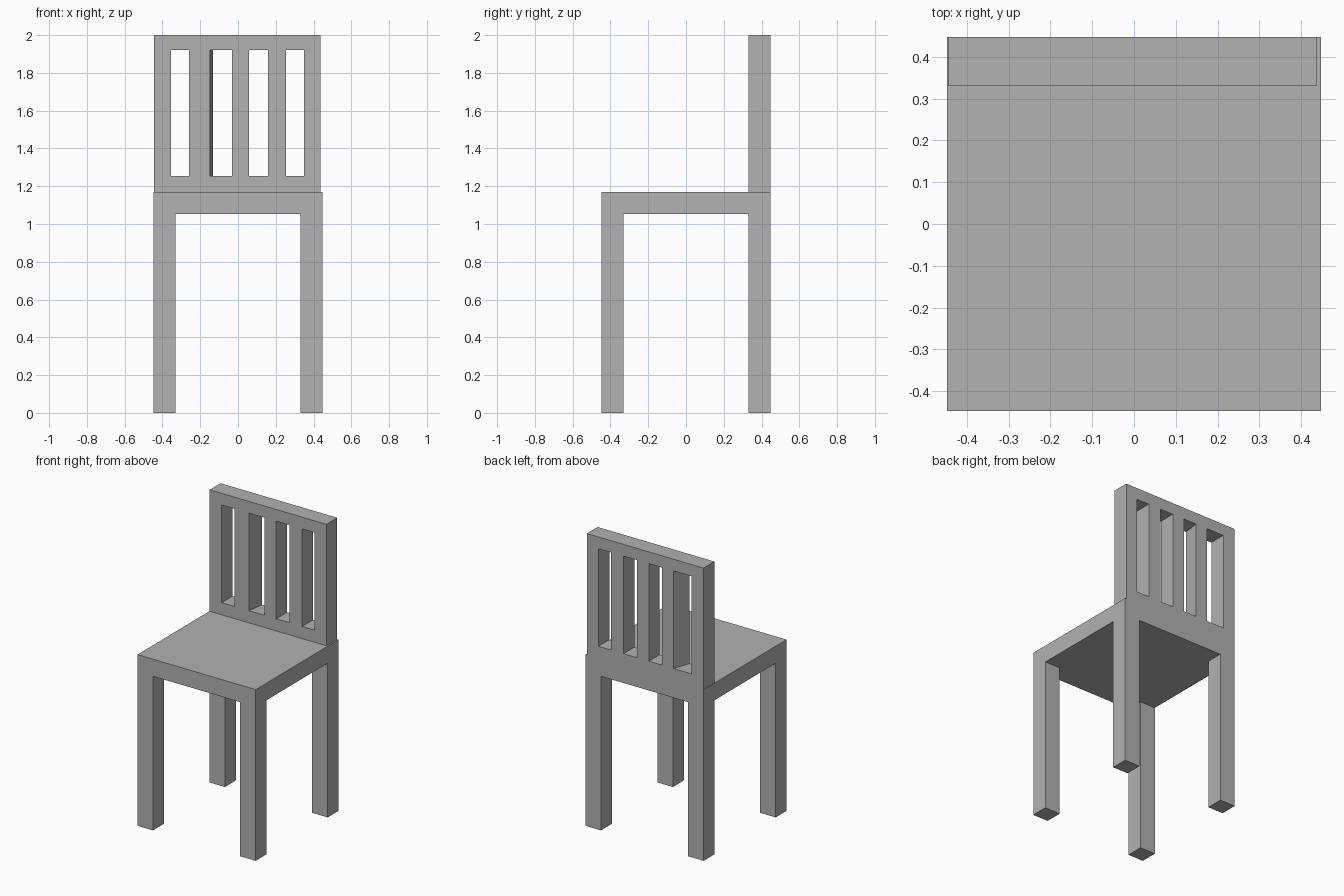
import bpy
import bmesh
import math

old = bpy.data.objects.get("Cube")
if old:
    bpy.data.objects.remove(old, do_unlink=True)

grey = bpy.data.materials.new("plain grey")
grey.use_nodes = True
grey.diffuse_color = (0.445, 0.445, 0.445, 1)
grey.node_tree.nodes["Principled BSDF"].inputs["Base Color"].default_value = grey.diffuse_color


def cell_sheet(bm, us, vs, place, keep=lambda i, j: True):
    """Sheet of rectangular cells; returns its faces by column and row."""
    pts = [[bm.verts.new(place(u, v)) for v in vs] for u in us]
    return {(i, j): bm.faces.new((pts[i][j], pts[i + 1][j], pts[i + 1][j + 1], pts[i][j + 1]))
            for i in range(len(us) - 1) for j in range(len(vs) - 1) if keep(i, j)}


def extrude(bm, faces, offset):
    """Extrude a copy of the faces and return its vertices."""
    new = bmesh.ops.extrude_face_region(bm, geom=faces, use_keep_orig=True)["geom"]
    verts = [g for g in new if isinstance(g, bmesh.types.BMVert)]
    bmesh.ops.translate(bm, verts=verts, vec=offset)
    return verts


def finish(bm, name):
    """Merge coplanar cells and turn the mesh into an object."""
    bmesh.ops.recalc_face_normals(bm, faces=bm.faces[:])
    bmesh.ops.dissolve_limit(bm, angle_limit=math.radians(0.5),
                             verts=bm.verts[:], edges=bm.edges[:])
    mesh = bpy.data.meshes.new(name)
    bm.to_mesh(mesh)
    bm.free()
    mesh.materials.append(grey)
    bpy.context.collection.objects.link(bpy.data.objects.new(name, mesh))


HALF, INNER = 0.447, 0.33
SEAT_BOTTOM, SEAT_TOP = 1.053, 1.17

# Seat slab with the four corner cells pulled down as legs
bm = bmesh.new()
grid = (-HALF, -INNER, INNER, HALF)
cells = cell_sheet(bm, grid, grid, lambda x, y: (x, y, SEAT_BOTTOM))
extrude(bm, list(cells.values()), (0, 0, SEAT_TOP - SEAT_BOTTOM))
for i in (0, 2):
    for j in (0, 2):
        leg = bmesh.ops.extrude_discrete_faces(bm, faces=[cells[i, j]])["faces"][0]
        bmesh.ops.translate(bm, verts=leg.verts[:], vec=(0, 0, -SEAT_BOTTOM))
bmesh.ops.remove_doubles(bm, verts=bm.verts[:], dist=0.0005)
finish(bm, "seat_and_legs")

# Backrest panel with four open slots; one slat is slightly skewed in depth
bm = bmesh.new()
front_x = (-0.445, -0.354, -0.259, -0.148, -0.032, 0.058, 0.159, 0.254, 0.349, 0.437)
skew = {-0.259: 0.04, -0.148: 0.016}
cells = cell_sheet(bm, front_x, (SEAT_TOP, 1.253, 1.92, 2.0), lambda x, z: (x, INNER, z),
                   lambda i, j: not (j == 1 and i % 2 == 1))
for v in extrude(bm, list(cells.values()), (0, HALF - INNER, 0)):
    for x, shift in skew.items():
        if abs(v.co.x - x) < 0.001:
            v.co.x += shift
            break
finish(bm, "backrest")
